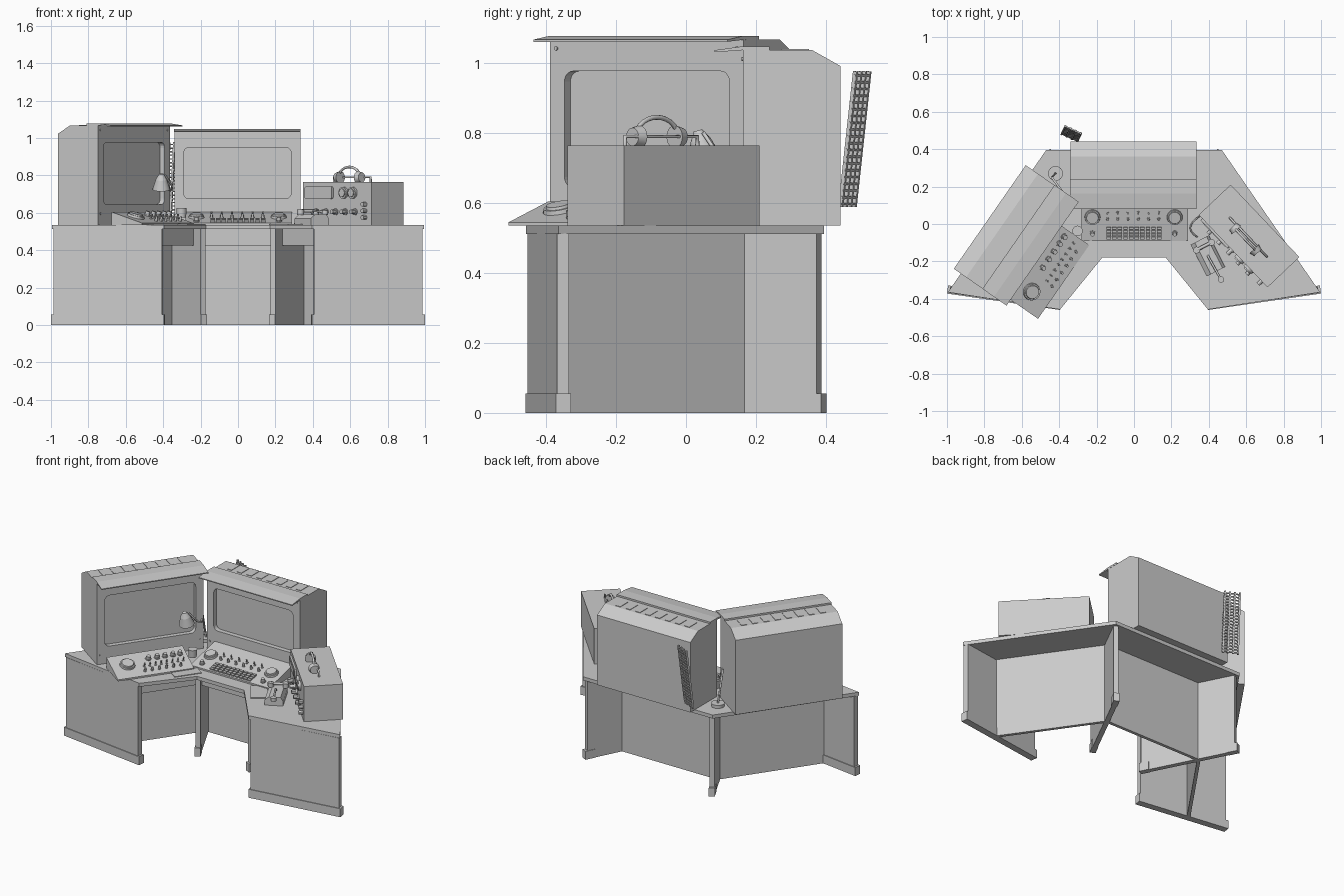
import bpy, bmesh, math
from mathutils import Matrix, Vector

if "Cube" in bpy.data.objects:
    bpy.data.objects.remove(bpy.data.objects["Cube"])

def T(x, y, z, rz=0, rx=0):
    return Matrix.Translation((x, y, z)) @ Matrix.Rotation(math.radians(rz), 4, 'Z') @ Matrix.Rotation(rx, 4, 'X')

def finish(bm, name, m, smooth=False):
    bmesh.ops.recalc_face_normals(bm, faces=bm.faces)
    me = bpy.data.meshes.new(name)
    bm.to_mesh(me); bm.free()
    ob = bpy.data.objects.new(name, me)
    bpy.context.collection.objects.link(ob)
    ob.matrix_world = m
    if smooth:
        bpy.ops.object.select_all(action='DESELECT')
        ob.select_set(True)
        bpy.context.view_layer.objects.active = ob
        bpy.ops.object.shade_smooth_by_angle()
    return ob

def box(name, m, x0, x1, y0, y1, z0, z1):
    bm = bmesh.new()
    s = Matrix.Translation(((x0+x1)/2, (y0+y1)/2, (z0+z1)/2)) @ Matrix.Diagonal((x1-x0, y1-y0, z1-z0, 1))
    bmesh.ops.create_cube(bm, size=1, matrix=s)
    return finish(bm, name, m)

def prism(name, m, pts, a, b, axis='z'):
    # profile extruded from a to b; axis x takes (y,z), axis y takes (x,z)
    bm = bmesh.new()
    f = {'x': lambda p, t: (t, p[0], p[1]), 'y': lambda p, t: (p[0], t, p[1]), 'z': lambda p, t: (p[0], p[1], t)}[axis]
    r = [[bm.verts.new(f(p, t)) for p in pts] for t in (a, b)]
    n = len(pts)
    bm.faces.new(r[0]); bm.faces.new(r[1])
    for i in range(n):
        j = (i+1) % n
        bm.faces.new((r[0][i], r[0][j], r[1][j], r[1][i]))
    return finish(bm, name, m)

def cyl(name, m, x, y, z, r, h, r2=None, n=16, axis='z'):
    bm = bmesh.new()
    rot = Matrix.Rotation(math.radians(90), 4, 'X') if axis == 'y' else Matrix()
    bmesh.ops.create_cone(bm, cap_ends=True, segments=n, radius1=r, radius2=r if r2 is None else r2, depth=h,
                          matrix=Matrix.Translation((x, y, z)) @ rot @ Matrix.Translation((0, 0, h/2)))
    return finish(bm, name, m, True)

def tube(name, m, pts, r, smooth=False):
    cu = bpy.data.curves.new(name, 'CURVE')
    cu.dimensions = '3D'; cu.bevel_depth = r; cu.bevel_resolution = 2; cu.use_fill_caps = True
    sp = cu.splines.new('NURBS' if smooth else 'POLY')
    sp.points.add(len(pts)-1)
    for p, c in zip(sp.points, pts):
        p.co = (*c, 1)
    if smooth:
        sp.use_endpoint_u = True; sp.order_u = 3; sp.resolution_u = 6
    ob = bpy.data.objects.new(name, cu)
    bpy.context.collection.objects.link(ob)
    ob.matrix_world = m
    bpy.ops.object.select_all(action='DESELECT')
    ob.select_set(True)
    bpy.context.view_layer.objects.active = ob
    bpy.ops.object.convert(target='MESH')

def wall(name, p, q, t, z0, z1, over=0):
    d = Vector(q) - Vector(p)
    box(name, T(p[0], p[1], 0, math.degrees(math.atan2(d.y, d.x))), -over, d.length+over, -t/2, t/2, z0, z1)

def rounded(x0, x1, z0, z1, r, n=5):
    out = []
    for cx, cz, a in ((x1-r, z1-r, 0), (x0+r, z1-r, 90), (x0+r, z0+r, 180), (x1-r, z0+r, 270)):
        for i in range(n+1):
            t = math.radians(a + 90*i/n)
            out.append((cx + r*math.cos(t), cz + r*math.sin(t)))
    return out

W = Matrix()
DZ = 0.535

# desk top
half = [(0.17, -0.18), (0.395, -0.457), (0.995, -0.365), (0.47, 0.395)]
prism("desk_top", W, half + [(-x, y) for x, y in reversed(half)], 0.512, DZ)

# desk legs, aprons and modesty panels
for s, side in ((1, "right"), (-1, "left")):
    a, b = (s*0.405, -0.436), (s*0.985, -0.352)
    wall(side+"_end_panel", a, b, 0.034, 0, 0.513)
    wall(side+"_end_skirt", a, b, 0.044, 0, 0.055, 0.012)
    a, b = Vector((s*0.186, -0.15)), Vector((s*0.455, 0.38))
    wall(side+"_divider", a, b, 0.03, 0, 0.513)
    d = (b-a).normalized()
    wall(side+"_divider_front_foot", a-d*0.012, a+d*0.05, 0.036, 0, 0.055)
    wall(side+"_divider_back_foot", b-d*0.05, b+d*0.015, 0.036, 0, 0.055)
    wall(side+"_modesty_panel", (s*0.35, 0.17), (s*0.73, -0.375), 0.02, 0, 0.513)
    wall(side+"_apron", (s*0.235, -0.065), (s*0.48, -0.42), 0.018, 0.425, 0.513)
wall("middle_modesty_panel", (-0.345, 0.17), (0.345, 0.17), 0.02, 0, 0.513)
wall("middle_apron", (-0.225, -0.065), (0.225, -0.065), 0.018, 0.425, 0.513)

# monitors
def monitor(tag, m, h, d, z0, z1):
    body = prism(tag+"_monitor_body", m, [(0, 0), (0, h), (d-0.08, h), (d, h-0.045), (d, 0)], -0.337, 0.337, 'x')
    cut = prism("cutter", m, rounded(-0.287, 0.287, z0, z1, 0.03), -0.05, 0.03, 'y')
    mod = body.modifiers.new("recess", 'BOOLEAN')
    mod.object = cut; mod.operation = 'DIFFERENCE'; mod.solver = 'EXACT'
    bpy.context.view_layer.objects.active = body
    bpy.ops.object.modifier_apply(modifier="recess")
    bpy.data.objects.remove(cut)
    prism(tag+"_hood", m, [(-0.082, h-0.006), (-0.082, h), (0, h+0.011), (0.075, h+0.011), (0.075, h-0.002), (0, h)],
          -0.338, 0.338, 'x')
    for i in range(8):
        x = -0.25 + i*0.0714
        box(tag+"_vent", m, x-0.017, x+0.017, d-0.17, d-0.09, h-0.001, h+0.003)
    for x in (-0.315, 0.315):
        for z in (0.06, h-0.025):
            cyl(tag+"_bolt", m, x, 0, z, 0.006, 0.004, n=8, axis='y')

monitor("middle", T(-0.003, 0.163, DZ), 0.502, 0.278, 0.14, 0.415)
monitor("left", T(-0.556, -0.112, DZ, 55.2), 0.532, 0.262, 0.11, 0.442)

# control panels
def toggle(m, x, y):
    cyl("toggle_base", m, x, y, 0, 0.008, 0.005, n=8)
    cyl("toggle_lever", m, x, y, 0.004, 0.003, 0.022, 0.005, n=8)

def knob(m, x, y, r=0.016):
    cyl("knob_skirt", m, x, y, 0, r, 0.006)
    cyl("knob", m, x, y, 0.006, r*0.75, 0.018, r*0.65)

def dial(m, x, y, r):
    cyl("dial_rim", m, x, y, 0, r, 0.012, r*0.95, 24)
    cyl("dial_cap", m, x, y, 0.012, r*0.8, 0.008, r*0.75, 24)

base = T(0.003, -0.09, DZ)
prism("middle_control_panel", base, [(0, 0), (0, 0.01), (0.25, 0.07), (0.25, 0)], -0.285, 0.285, 'x')
mp = T(0.003, -0.09, DZ+0.01, 0, math.atan(0.24))
for x in (-0.225, 0.215):
    dial(mp, x, 0.13, 0.042)
    knob(mp, x, 0.04)
for i in range(6):
    x = -0.145 + i*0.055
    toggle(mp, x, 0.155)
    knob(mp, x, 0.12, 0.009)
for r in range(4):
    for c in range(10):
        x, y = -0.15 + c*0.03, 0.01 + r*0.018
        box("key", mp, x, x+0.023, y, y+0.013, 0, 0.01)

base = T(-0.379, -0.314, DZ, 55.2)
prism("left_control_panel", base, [(0, 0), (0, 0.01), (0.2, 0.07), (0.2, 0)], -0.235, 0.245, 'x')
lp = base @ T(0, 0, 0.01, 0, math.atan(0.3))
dial(lp, -0.135, 0.115, 0.047)
for x in (0.005, 0.06, 0.11, 0.16, 0.205):
    knob(lp, x, 0.14, 0.018)
for i in range(8):
    toggle(lp, -0.04 + i*0.035, 0.08)
for i in range(6):
    knob(lp, -0.05 + i*0.045, 0.04, 0.009)
cyl("cup", W, -0.302, -0.037, 0.575, 0.024, 0.05, 0.028)

# papers at the corners
box("right_paper", T(0.25, -0.14, DZ, -55), -0.07, 0.1, -0.05, 0.05, 0, 0.004)
box("left_paper", T(-0.25, -0.16, DZ, 55), -0.1, 0.07, -0.045, 0.03, 0, 0.004)

# desk lamp between the monitors
cyl("lamp_base", W, -0.42, 0.27, DZ, 0.04, 0.02)
tube("lamp_arm", W, [(-0.42, 0.27, 0.55), (-0.44, 0.25, 0.76), (-0.36, 0.14, 0.72), (-0.35, 0.09, 0.74), (-0.39, 0.05, 0.80)], 0.006)
lm = T(-0.41, 0.055, 0.725, 0, 0.25)
cyl("lamp_shade", lm, 0, 0, 0, 0.047, 0.055, 0.03, 20)
cyl("lamp_cap", lm, 0, 0, 0.055, 0.03, 0.03, 0.012, 20)

# ribbed rack leaning behind the middle monitor
rack = T(-0.335, 0.45, 0.59, -25, -math.atan(0.12))
for i in range(4):
    x = -0.06 + i*0.03
    box("rack_bar", rack, x-0.005, x+0.005, 0, 0.012, 0, 0.39)
for i in range(20):
    z = 0.008 + i*0.0195
    box("rack_rung", rack, -0.062, 0.038, 0.003, 0.011, z-0.003, z+0.003)

# radio set: origin at the middle of the front face bottom
rd = T(0.53, -0.145, DZ, -46.5)
box("radio_body", rd, -0.267, 0.267, 0, 0.235, 0, 0.23)
prism("radio_display_frame", rd, rounded(-0.24, -0.03, 0.14, 0.205, 0.008, 2), -0.012, 0, 'y')
box("radio_display_glass", rd, -0.225, -0.045, -0.015, -0.01, 0.15, 0.195)
for x in (0.055, 0.125):
    cyl("radio_meter", rd, x, 0, 0.172, 0.031, 0.014, n=20, axis='y')
    cyl("radio_meter_face", rd, x, -0.012, 0.172, 0.022, 0.008, n=20, axis='y')
for z in (0.11, 0.075, 0.04):
    cyl("radio_side_knob", rd, 0.22, 0, z, 0.012, 0.025, n=12, axis='y')
for i in range(5):
    x = -0.16 + i*0.075
    cyl("radio_knob_skirt", rd, x, 0, 0.07, 0.018, 0.008, n=12, axis='y')
    cyl("radio_knob", rd, x, -0.008, 0.07, 0.012, 0.025, n=12, axis='y')
tube("radio_handle", rd, [(-0.14, 0.11, 0.23), (-0.14, 0.11, 0.255), (0.145, 0.11, 0.255), (0.145, 0.11, 0.23)], 0.006)

# headphones lying on the radio
hp = rd @ T(0, 0.09, 0.23)
arc = [(0.085*math.cos(t), 0, 0.02 + 0.06*math.sin(t)) for t in (math.pi*i/14 for i in range(15))]
tube("headphone_band", hp, arc, 0.007)
for s in (-1, 1):
    bm = bmesh.new()
    bmesh.ops.create_cone(bm, cap_ends=True, segments=20, radius1=0.033, radius2=0.026, depth=0.028)
    finish(bm, "headphone_cup", hp @ T(s*0.083, 0, 0.024) @ Matrix.Rotation(math.radians(s*90), 4, 'Y'), True)

# telephone with handset and stand
ph = T(0.395, -0.17, DZ, -63)
prism("phone_base", ph, [(-0.055, 0), (-0.055, 0.035), (-0.03, 0.055), (0.04, 0.055), (0.055, 0.03), (0.055, 0)], -0.095, 0.095, 'x')
tube("handset_grip", ph, [(-0.055, -0.035, 0.075), (-0.055, 0.045, 0.075)], 0.009)
for y in (-0.04, 0.05):
    cyl("handset_end", ph, -0.055, y, 0.054, 0.018, 0.028)
tube("phone_lever", ph, [(0.0, 0, 0.055), (0.02, 0, 0.075), (0.15, 0.005, 0.07)], 0.006)
cyl("phone_lever_knob", ph, 0.145, 0.005, 0.055, 0.017, 0.022)
tube("phone_cable", W, [(0.34, -0.07, 0.55), (0.29, -0.04, 0.54), (0.32, 0.03, 0.54), (0.4, 0.07, 0.55)], 0.004, True)
